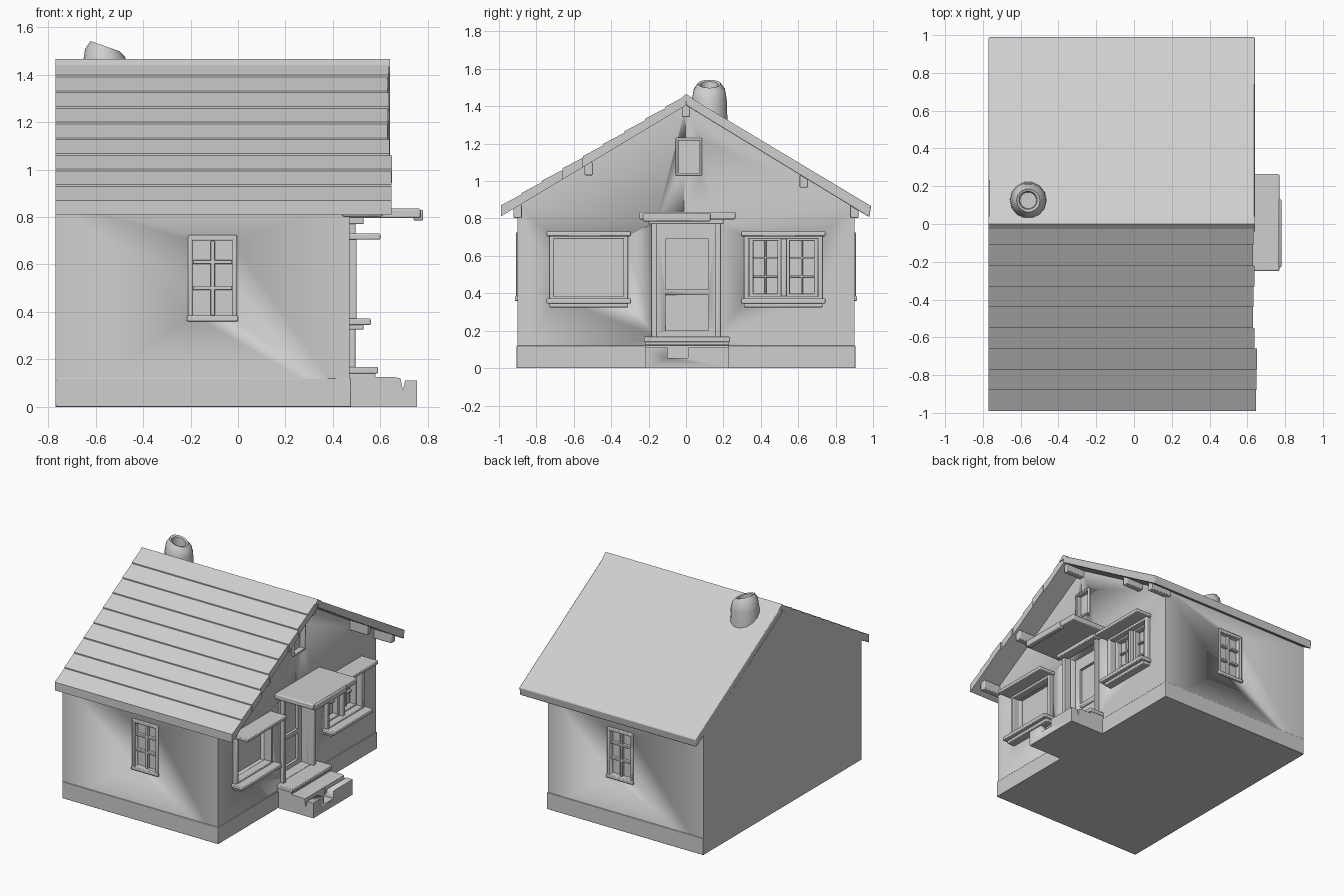
import bpy, bmesh, math, random
from mathutils import Vector

random.seed(4)
if "Cube" in bpy.data.objects:
    bpy.data.objects.remove(bpy.data.objects["Cube"])

clay = bpy.data.materials.new("pale grey clay")
clay.use_nodes = True
GREY = (0.62, 0.62, 0.62, 1)
clay.diffuse_color = GREY
clay.node_tree.nodes["Principled BSDF"].inputs["Base Color"].default_value = GREY


def finish(name, bm, bevel=0.0):
    bmesh.ops.recalc_face_normals(bm, faces=bm.faces[:])
    mesh = bpy.data.meshes.new(name)
    bm.to_mesh(mesh)
    bm.free()
    mesh.materials.append(clay)
    ob = bpy.data.objects.new(name, mesh)
    bpy.context.collection.objects.link(ob)
    if bevel:
        mod = ob.modifiers.new("soft edges", "BEVEL")
        mod.width = bevel
        mod.segments = 2
    bpy.ops.object.select_all(action="DESELECT")
    ob.select_set(True)
    bpy.context.view_layer.objects.active = ob
    bpy.ops.object.shade_smooth_by_angle(angle=math.radians(35))
    return ob


def prism(name, points, to_3d, along, bevel=0.0):
    """Extrude a flat outline by the vector along."""
    bm = bmesh.new()
    face = bm.faces.new([bm.verts.new(to_3d(a, b)) for a, b in points])
    out = bmesh.ops.extrude_face_region(bm, geom=[face])
    moved = [v for v in out["geom"] if isinstance(v, bmesh.types.BMVert)]
    bmesh.ops.translate(bm, verts=moved, vec=Vector(along))
    return finish(name, bm, bevel)


def box(name, xs, ys, zs, bevel=0.005):
    y0, y1 = sorted(ys)
    outline = [(xs[0], y0), (xs[1], y0), (xs[1], y1), (xs[0], y1)]
    return prism(name, outline, lambda a, b: (a, b, zs[0]), (0, 0, zs[1] - zs[0]), bevel)


def cut(target, xs, ys, zs):
    """Cut a box-shaped recess and remove the cutter."""
    cutter = box("cutter", xs, ys, zs, 0)
    cutter.hide_render = True
    mod = target.modifiers.new("recess", "BOOLEAN")
    mod.operation = "DIFFERENCE"
    mod.solver = "EXACT"
    mod.object = cutter
    bpy.context.view_layer.objects.active = target
    bpy.ops.object.modifier_apply(modifier=mod.name)
    bpy.data.objects.remove(cutter)


def gable_frame(name, xs, ys, zs, w):
    """Four bars around an opening in the gable wall."""
    box(name + "_left_bar", xs, (ys[0], ys[0] + w), zs)
    box(name + "_right_bar", xs, (ys[1] - w, ys[1]), zs)
    box(name + "_bottom_bar", xs, ys, (zs[0], zs[0] + w))
    box(name + "_top_bar", xs, ys, (zs[1] - w, zs[1]))


BACK, GABLE, VERGE = -0.77, 0.47, 0.64
SLOPE, RIDGE, THICK = 0.6, 1.46, 0.055


def under(y):
    return RIDGE - THICK - SLOPE * abs(y)


# House body with recesses for the door and windows
walls = prism("walls", [(-0.9, 0), (0.9, 0), (0.9, under(0.9)), (0, under(0)), (-0.9, under(0.9))],
              lambda a, b: (BACK, a, b), (GABLE - BACK, 0, 0))
cut(walls, (0.36, 0.6), (-0.16, 0.16), (0.17, 0.78))
for s in (-1, 1):
    cut(walls, (0.41, 0.6), (s * 0.33, s * 0.71), (0.38, 0.70))
    cut(walls, (-0.19, -0.025), (s * 0.87, s * 1.0), (0.385, 0.70))
cut(walls, (0.445, 0.6), (-0.045, 0.075), (1.04, 1.22))

# Low plinth bands
for s in (-1, 1):
    box("side_plinth", (BACK, GABLE), (s * 0.89, s * 0.906), (0, 0.12), 0.003)
    box("gable_plinth", (GABLE - 0.01, GABLE + 0.006), (s * 0.2, s * 0.906), (0, 0.12), 0.003)

# Roof: one smooth slope and one of overlapping boards with uneven ends
prism("back_roof_slope", [(0, RIDGE), (0.99, RIDGE - 0.99 * SLOPE), (0.98, under(0.98) - 0.01), (0, under(0))],
      lambda a, b: (BACK, a, b), (VERGE - BACK, 0, 0), 0.006)
COURSES = 9
for i in range(COURSES):
    ya, yb = i / COURSES * 0.99, (i + 1) / COURSES * 0.99
    end = VERGE + random.uniform(-0.012, 0.012)
    prism("front_roof_board",
          [(-ya, RIDGE - ya * SLOPE - 0.004), (-yb, RIDGE - yb * SLOPE + 0.004),
           (-yb, under(yb)), (-ya, under(ya))],
          lambda a, b: (BACK, a, b), (end - BACK, 0, 0))
prism("ridge_cap", [(-0.04, RIDGE - 0.03), (0, RIDGE + 0.006), (0.04, RIDGE - 0.02), (0, RIDGE - 0.03)],
      lambda a, b: (BACK, a, b), (VERGE - BACK, 0, 0))

# Beam ends carrying the roof overhang
for y in (-0.9, -0.52, 0, 0.63, 0.9):
    top = under(abs(y) + 0.02) + 0.02
    box("beam_end", (GABLE - 0.03, 0.61), (y - 0.022, y + 0.022), (top - 0.07, top))

# Chimney pipe with a slanted mouth
bm = bmesh.new()
rings = []
for r, z, tilt in ((0.1, 1.3, 0), (0.095, 1.44, 0), (0.085, 1.49, 0.2),
                   (0.062, 1.52, 0.35), (0.048, 1.515, 0.35), (0.044, 1.43, 0)):
    ring = []
    for k in range(14):
        a = math.tau * k / 14
        dx = r * math.cos(a)
        ring.append(bm.verts.new((-0.56 + dx, 0.125 + r * math.sin(a), z - tilt * dx)))
    rings.append(ring)
for low, high in zip(rings, rings[1:]):
    for k in range(14):
        j = (k + 1) % 14
        bm.faces.new((low[k], low[j], high[j], high[k]))
bm.faces.new(rings[0])
bm.faces.new(rings[-1])
finish("chimney", bm)

# Side windows: surround, middle bar, two cross bars and sill
for s in (-1, 1):
    deep = (s * 0.868, s * 0.892)
    proud = (s * 0.88, s * 0.91)
    box("side_window_mullion", (-0.115, -0.098), deep, (0.385, 0.70), 0.003)
    for z in (0.50, 0.61):
        box("side_window_bar", (-0.19, -0.025), deep, (z - 0.008, z + 0.008), 0.003)
    for x in (-0.21, -0.025):
        box("side_window_jamb", (x, x + 0.02), proud, (0.37, 0.715))
    box("side_window_head", (-0.21, -0.005), proud, (0.70, 0.725))
    box("side_window_sill", (-0.215, 0), (s * 0.88, s * 0.915), (0.36, 0.385))

# Gable windows with hood and sill
for s in (-1, 1):
    ys = sorted((s * 0.31, s * 0.73))
    gable_frame("gable_window", (0.44, 0.50), ys, (0.36, 0.715), 0.025)
    wide = (ys[0] - 0.015, ys[1] + 0.015)
    box("gable_window_hood", (0.46, 0.60), wide, (0.705, 0.73))
    box("gable_window_sill", (0.46, 0.56), wide, (0.345, 0.372))
    box("gable_window_sill_support", (0.46, 0.53), (ys[0], ys[1]), (0.325, 0.35))

# Double sashes of the window on the far side of the door
for y in (0.34, 0.535):
    gable_frame("sash", (0.41, 0.455), (y, y + 0.17), (0.38, 0.70), 0.02)
    box("sash_mullion", (0.41, 0.43), (y + 0.08, y + 0.09), (0.39, 0.69), 0.002)
    for z in (0.49, 0.59):
        box("sash_bar", (0.41, 0.43), (y + 0.01, y + 0.16), (z - 0.005, z + 0.005), 0.002)
box("sash_post", (0.41, 0.48), (0.507, 0.537), (0.38, 0.70))

# Attic window
gable_frame("attic_window", (0.44, 0.482), (-0.055, 0.085), (1.03, 1.23), 0.014)

# Door with two sunken panels, its surround and canopy
door = box("door", (0.35, 0.395), (-0.16, 0.16), (0.17, 0.78), 0)
for zs in ((0.20, 0.39), (0.42, 0.69)):
    cut(door, (0.375, 0.45), (-0.11, 0.12), zs)
for s in (-1, 1):
    box("door_jamb", (0.44, 0.495), (s * 0.155, s * 0.185), (0.165, 0.79))
box("canopy", (0.45, 0.77), (-0.25, 0.265), (0.795, 0.835), 0.008)
box("canopy_front_board", (0.74, 0.78), (-0.23, 0.13), (0.785, 0.83), 0.006)
box("canopy_support", (0.46, 0.53), (-0.2, 0.2), (0.77, 0.80))

# Doorsteps with a groove and a notch in the lower tread
steps = prism("doorsteps",
              [(0.4, 0), (0.755, 0), (0.755, 0.11), (0.705, 0.11), (0.695, 0.07), (0.685, 0.12),
               (0.66, 0.125), (0.58, 0.125), (0.58, 0.165), (0.4, 0.165)],
              lambda a, b: (a, -0.22, b), (0, 0.45, 0))
cut(steps, (0.685, 0.9), (-0.1, 0.01), (0.055, 0.3))
box("top_tread", (0.45, 0.59), (-0.225, 0.235), (0.14, 0.168))
